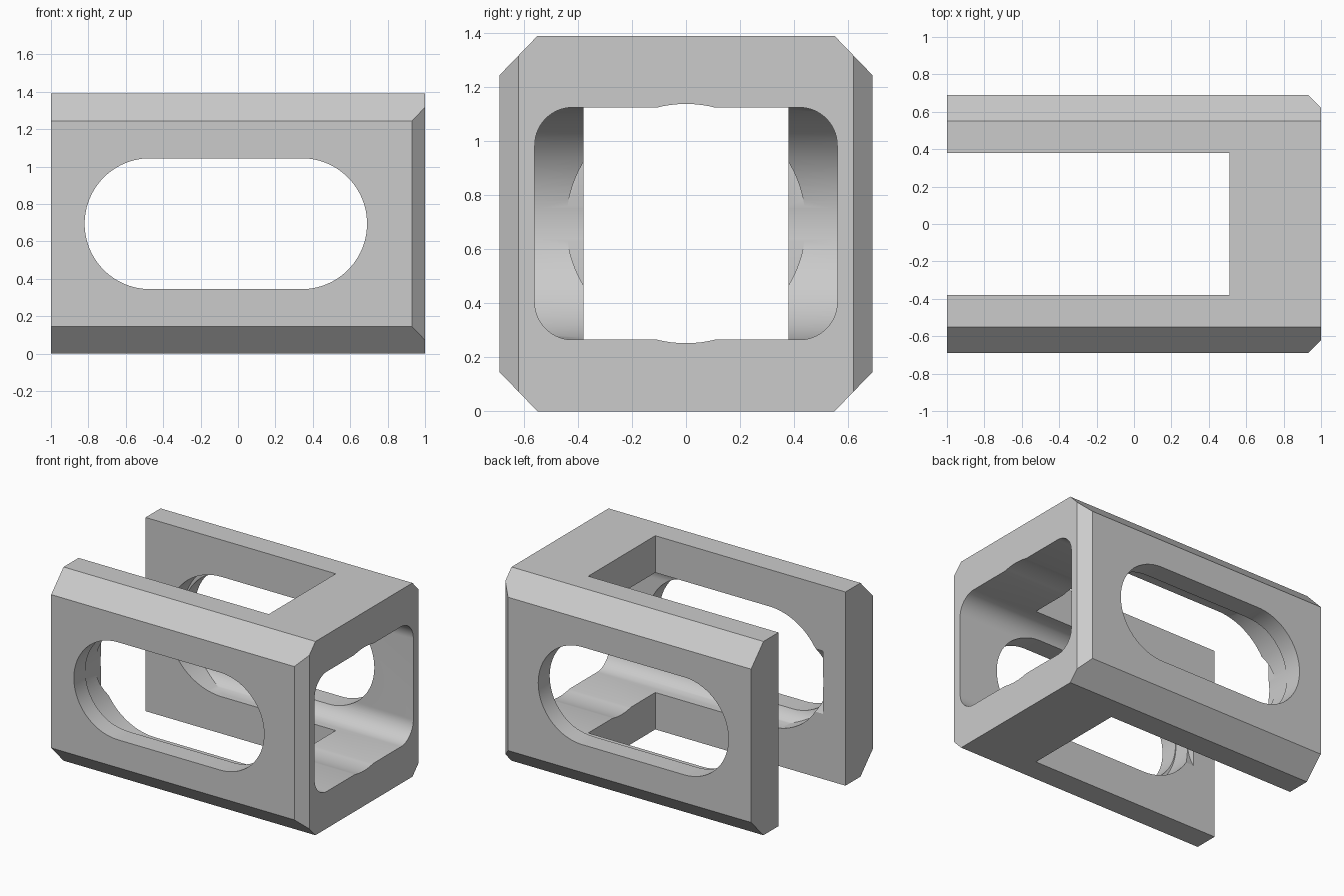
import bpy, bmesh
from math import sin, cos, pi, radians

cube = bpy.data.objects.get("Cube")
if cube:
    bpy.data.objects.remove(cube, do_unlink=True)

MID = 0.695  # height of the block's centre line

grey = bpy.data.materials.new("plain_grey")
grey.use_nodes = True
GREY = (0.6, 0.6, 0.6, 1)
grey.diffuse_color = GREY
grey.node_tree.nodes["Principled BSDF"].inputs["Base Color"].default_value = GREY


def prism(name, profile, axis, lo, hi):
    """Extrude a 2D profile along x, y or z."""
    place = {"x": lambda a, b, d: (d, a, b),
             "y": lambda a, b, d: (a, d, b),
             "z": lambda a, b, d: (a, b, d)}[axis]
    bm = bmesh.new()
    face = bm.faces.new([bm.verts.new(place(a, b, lo)) for a, b in profile])
    ext = bmesh.ops.extrude_face_region(bm, geom=[face])
    shift = place(0, 0, hi - lo)
    moved = [v for v in ext["geom"] if isinstance(v, bmesh.types.BMVert)]
    bmesh.ops.translate(bm, vec=shift, verts=moved)
    bmesh.ops.recalc_face_normals(bm, faces=bm.faces)
    mesh = bpy.data.meshes.new(name)
    bm.to_mesh(mesh)
    bm.free()
    mesh.materials.append(grey)
    obj = bpy.data.objects.new(name, mesh)
    bpy.context.collection.objects.link(obj)
    return obj


def rounded(x0, x1, half_height, r, steps=24):
    """Rectangle about the centre line with rounded corners."""
    h = half_height - r
    corners = [(x1 - r, h), (x0 + r, h), (x0 + r, -h), (x1 - r, -h)]
    pts = []
    for i, (cx, cz) in enumerate(corners):
        for k in range(steps + 1):
            a = pi / 2 * (i + k / steps)
            p = (cx + r * cos(a), MID + cz + r * sin(a))
            if not pts or abs(p[0] - pts[-1][0]) + abs(p[1] - pts[-1][1]) > 1e-5:
                pts.append(p)
    if abs(pts[0][0] - pts[-1][0]) + abs(pts[0][1] - pts[-1][1]) < 1e-5:
        pts.pop()
    return pts


def combine(target, tool, operation):
    """Apply a boolean and remove the tool."""
    mod = target.modifiers.new("shape", "BOOLEAN")
    mod.operation, mod.solver, mod.object = operation, "EXACT", tool
    bpy.ops.object.select_all(action="DESELECT")
    bpy.context.view_layer.objects.active = target
    target.select_set(True)
    bpy.ops.object.modifier_apply(modifier=mod.name)
    bpy.data.objects.remove(tool, do_unlink=True)


# U-shaped plan with chamfered closed end
half = [(1, 0.62), (0.93, 0.69), (-1, 0.69), (-1, 0.38), (0.51, 0.38)]
plan = half + [(x, -y) for x, y in reversed(half)]
housing = prism("slotted_housing", plan, "z", 0, 2 * MID)

# Long edges chamfered by an octagonal section
quarter = [(0.69, 0.55), (0.55, MID)]
section = [(y, MID + z) for y, z in quarter]
section += [(-y, MID + z) for y, z in reversed(quarter)]
section += [(-y, MID - z) for y, z in quarter]
section += [(y, MID - z) for y, z in reversed(quarter)]
combine(housing, prism("outer_section", section, "x", -1.1, 1.1), "INTERSECT")

# Inner cavity, open at the closed end and round at the far end
cavity = prism("cavity", rounded(-0.56, 0.56, 0.43, 0.14), "x", -0.95, 1.2)
combine(cavity, prism("cavity_end", rounded(-0.825, 2.2, 0.43, 0.43), "y", -0.6, 0.6),
        "INTERSECT")
combine(housing, cavity, "DIFFERENCE")

# Round bore along the centre
bore = prism("bore", rounded(-0.443, 0.443, 0.443, 0.443), "x", -0.82, 1.2)
combine(housing, bore, "DIFFERENCE")

# Long rounded windows through both sides
windows = prism("side_windows", rounded(-0.82, 0.69, 0.35, 0.35), "y", -1, 1)
combine(housing, windows, "DIFFERENCE")

bpy.ops.object.select_all(action="DESELECT")
housing.select_set(True)
bpy.context.view_layer.objects.active = housing
bpy.ops.object.shade_smooth_by_angle(angle=radians(25))
